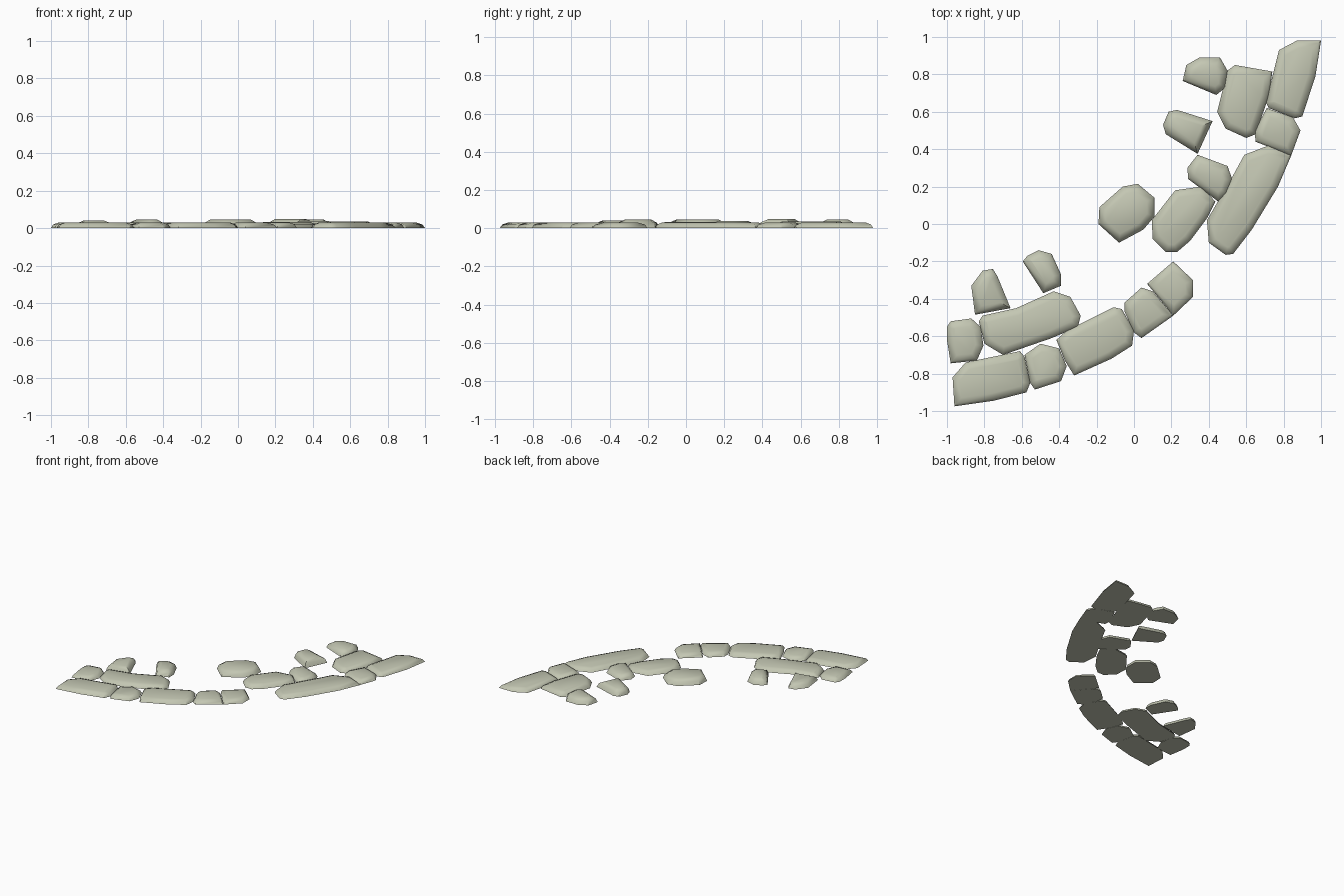
import bpy, bmesh

# one flat stone colour
mat = bpy.data.materials.new("pale_grey_green_stone")
mat.diffuse_color = (0.55, 0.57, 0.45, 1)


def stone(name, height, *outline):
    """Low paving stone: flat base, steep lower rim, softly rounded shoulder."""
    area = sum(a[0] * b[1] - b[0] * a[1]
               for a, b in zip(outline, outline[1:] + outline[:1]))
    pts = outline if area > 0 else outline[::-1]
    bm = bmesh.new()
    verts = [bm.verts.new((x, y, 0)) for x, y in pts]
    top = bm.faces.new(verts)
    bm.normal_update()
    for inset, rise in ((0.012, 0.65), (0.028, 0.35)):
        bmesh.ops.inset_individual(bm, faces=[top], thickness=inset,
                                   depth=0, use_even_offset=True)
        for v in top.verts:
            v.co.z += height * rise
        bm.normal_update()
    bm.faces.new(verts[::-1])                      # underside
    bm.normal_update()
    mesh = bpy.data.meshes.new(name)
    bm.to_mesh(mesh)
    bm.free()
    mesh.materials.append(mat)
    ob = bpy.data.objects.new(name, mesh)
    bpy.context.collection.objects.link(ob)
    bpy.ops.object.select_all(action='DESELECT')
    bpy.context.view_layer.objects.active = ob
    ob.select_set(True)
    bpy.ops.object.shade_smooth_by_angle(angle=0.7)


LOW, HIGH = 0.03, 0.045

# right arm, outer edge
stone("right_end_stone", LOW, (1, .98), (.87, .98), (.775, .93), (.705, .65),
      (.72, .62), (.86, .565), (.90, .575), (.97, .79))
stone("right_small_edge_stone", LOW, (.71, .62), (.85, .57), (.89, .50),
      (.84, .365), (.65, .44), (.645, .50))
stone("right_long_edge_stone", LOW, (.72, .42), (.84, .365), (.77, .20), (.63, -.03),
      (.53, -.16), (.49, -.165), (.40, -.10), (.39, .02), (.53, .26), (.59, .37))
# right arm, inner stones
stone("right_inner_large_stone", 0.035, (.54, .85), (.74, .815), (.72, .68), (.65, .48),
      (.60, .46), (.49, .51), (.445, .60), (.50, .82))
stone("right_inner_top_stone", HIGH, (.35, .89), (.46, .89), (.50, .82),
      (.49, .73), (.44, .69), (.26, .765), (.28, .85))
stone("right_loose_stone", 0.048, (.23, .61), (.42, .55), (.34, .375),
      (.17, .48), (.155, .53), (.185, .60))
stone("right_inner_small_stone", 0.038, (.34, .37), (.50, .31), (.525, .24),
      (.50, .16), (.45, .12), (.29, .24), (.285, .30))
stone("middle_inner_stone", 0.032, (.22, .18), (.36, .20), (.435, .12), (.39, .03),
      (.30, -.09), (.23, -.15), (.17, -.15), (.10, -.08), (.095, .02))
stone("middle_loose_stone", HIGH, (-.06, .20), (.02, .215), (.11, .14), (.11, .04),
      (.05, -.03), (-.08, -.10), (-.19, 0), (-.185, .09))

# left arm, outer edge
stone("corner_stone", LOW, (.21, -.20), (.315, -.30), (.315, -.39),
      (.21, -.49), (.07, -.32))
stone("corner_small_stone", LOW, (.04, -.34), (.10, -.36), (.21, -.49),
      (.04, -.61), (0, -.58), (-.05, -.47), (-.05, -.42))
stone("left_mid_edge_stone", LOW, (-.11, -.445), (-.065, -.455), (0, -.57),
      (-.01, -.65), (-.12, -.72), (-.32, -.81), (-.37, -.73), (-.415, -.62), (-.36, -.57))
stone("left_small_edge_stone", LOW, (-.50, -.64), (-.40, -.665), (-.36, -.76),
      (-.39, -.84), (-.53, -.885), (-.555, -.85), (-.585, -.70))
stone("left_end_stone", LOW, (-.90, -.74), (-.61, -.68), (-.585, -.71), (-.555, -.85),
      (-.575, -.90), (-.75, -.945), (-.96, -.975), (-.97, -.82))
# left arm, inner stones
stone("left_inner_end_stone", LOW, (-.98, -.52), (-.87, -.505), (-.82, -.55),
      (-.805, -.65), (-.84, -.73), (-.98, -.745), (-1, -.62), (-1, -.55))
stone("left_inner_long_stone", LOW, (-.81, -.49), (-.63, -.45), (-.43, -.36), (-.34, -.39),
      (-.285, -.49), (-.30, -.55), (-.44, -.61), (-.70, -.70), (-.80, -.64), (-.83, -.52))
stone("left_inner_top_stone", 0.04, (-.81, -.25), (-.755, -.24), (-.73, -.28),
      (-.66, -.45), (-.85, -.485), (-.87, -.33))
stone("left_loose_stone", HIGH, (-.57, -.17), (-.51, -.14), (-.44, -.16),
      (-.39, -.27), (-.39, -.33), (-.485, -.37), (-.595, -.20))
